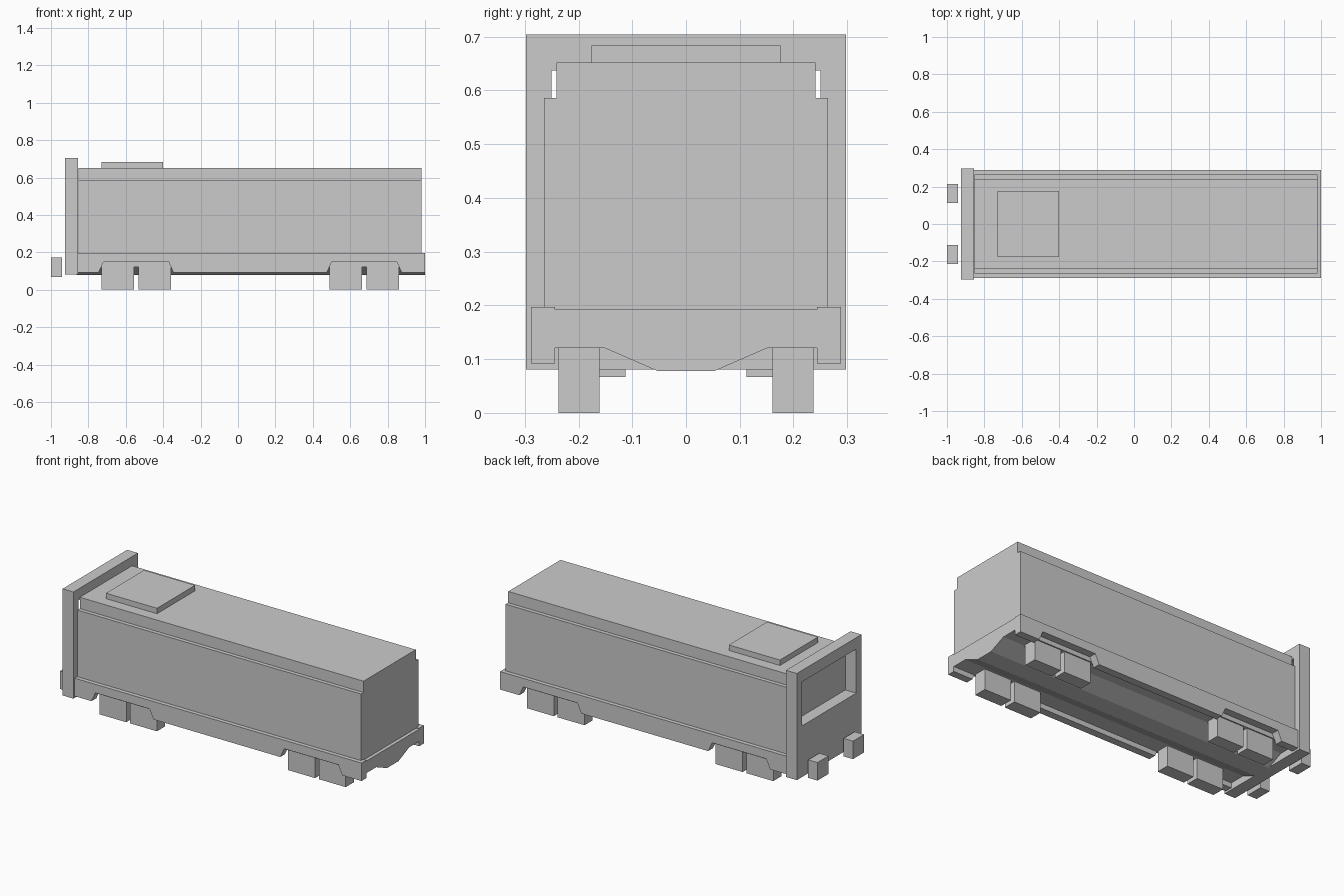
import bpy, bmesh

if "Cube" in bpy.data.objects:
    bpy.data.objects.remove(bpy.data.objects["Cube"])


def prism(name, profile, axis, a, b):
    """Extrude a closed 2D profile along x (points are y,z) or y (points are x,z)."""
    def place(p, t):
        return (t, p[0], p[1]) if axis == 'x' else (p[0], t, p[1])
    bm = bmesh.new()
    lo = [bm.verts.new(place(p, a)) for p in profile]
    hi = [bm.verts.new(place(p, b)) for p in profile]
    bm.faces.new(lo)
    bm.faces.new(hi)
    for i in range(len(profile)):
        j = (i + 1) % len(profile)
        bm.faces.new((lo[i], lo[j], hi[j], hi[i]))
    bmesh.ops.recalc_face_normals(bm, faces=bm.faces)
    mesh = bpy.data.meshes.new(name)
    bm.to_mesh(mesh)
    bm.free()
    obj = bpy.data.objects.new(name, mesh)
    bpy.context.collection.objects.link(obj)
    return obj


def box(name, x0, x1, y0, y1, z0, z1):
    return prism(name, [(y0, z0), (y1, z0), (y1, z1), (y0, z1)], 'x', x0, x1)


def mirrored(half):
    """Complete a symmetric profile from its +y half."""
    return half + [(-y, z) for y, z in reversed(half)]


# Carriage body with stepped roof shoulders
prism("body", mirrored([(0.264, 0.19), (0.264, 0.586), (0.241, 0.586), (0.241, 0.652)]),
      'x', -0.853, 0.98)

# Raised roof unit
box("roof_unit", -0.73, -0.40, -0.176, 0.176, 0.65, 0.684)

# Underframe with a tapered belly
prism("underframe", mirrored([(0.053, 0.078), (0.152, 0.121), (0.244, 0.121), (0.244, 0.192)]),
      'x', -0.863, 1.0)

# End frame with window opening
frame = box("end_frame", -0.925, -0.855, -0.298, 0.298, 0.081, 0.704)
window = box("window_cutter", -1.0, -0.80, -0.25, 0.25, 0.38, 0.637)
window.hide_render = True
window.hide_set(True)
cut = frame.modifiers.new("window", 'BOOLEAN')
cut.operation = 'DIFFERENCE'
cut.solver = 'EXACT'
cut.object = window

# Side skirt outline with two wheel arches
skirt = [(-0.863, 0.197), (-0.863, 0.092)]
for x in (-0.745, 0.475):
    skirt += [(x, 0.092), (x + 0.025, 0.147), (x + 0.375, 0.147), (x + 0.40, 0.092)]
skirt += [(1.0, 0.092), (1.0, 0.197)]

# Skirts, wheel blocks and buffers on each side
for side, s in (("left", 1), ("right", -1)):
    prism("skirt_" + side, skirt, 'y', s * 0.244, s * 0.288)
    for i, x in enumerate((-0.73, -0.532, 0.49, 0.688)):
        box(f"wheel_{side}_{i + 1}", x, x + 0.174, s * 0.161, s * 0.237, 0.0, 0.15)
    box("buffer_" + side, -1.0, -0.94, s * 0.113, s * 0.215, 0.067, 0.172)
